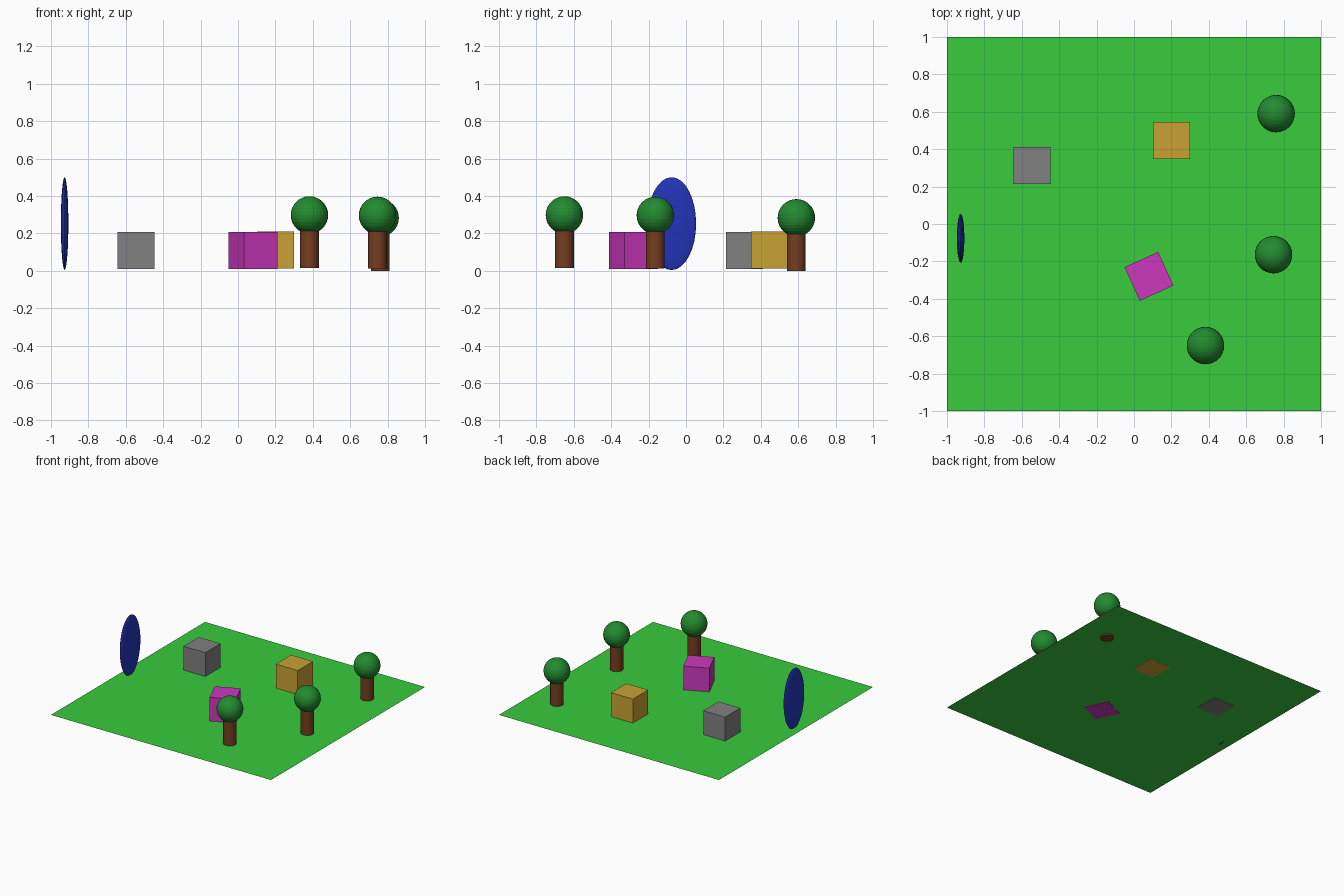
import bpy, math

if "Cube" in bpy.data.objects:
    bpy.data.objects.remove(bpy.data.objects["Cube"])


def material(name, srgb):
    # convert 0-255 display colour to linear
    lin = [((c / 255 + 0.055) / 1.055) ** 2.4 if c > 10 else c / 255 / 12.92 for c in srgb]
    m = bpy.data.materials.new(name)
    m.diffuse_color = (*lin, 1)
    m.use_nodes = True
    m.node_tree.nodes["Principled BSDF"].inputs["Base Color"].default_value = m.diffuse_color
    return m


GRASS = material("grass green", (56, 204, 60))
LEAF = material("leaf green", (34, 139, 48))
BARK = material("bark brown", (117, 62, 32))
GREY = material("grey", (129, 129, 129))
ORANGE = material("ochre", (201, 162, 53))
MAGENTA = material("magenta", (204, 56, 190))
BLUE = material("blue", (35, 52, 187))


def finish(name, mat):
    ob = bpy.context.object
    ob.name = name
    ob.data.materials.append(mat)
    return ob


def box(name, mat, x, y, bottom, turn=0):
    bpy.ops.mesh.primitive_cube_add(size=0.198, location=(x, y, bottom + 0.099),
                                    rotation=(0, 0, math.radians(turn)))
    finish(name, mat)


def ball(name, mat, loc, radii):
    bpy.ops.mesh.primitive_uv_sphere_add(segments=32, ring_count=16, radius=1, location=loc)
    finish(name, mat).scale = radii


def tree(label, x, y, bottom):
    # round trunk with a ball crown on top
    bpy.ops.mesh.primitive_cylinder_add(vertices=32, radius=0.05, depth=0.2,
                                        location=(x, y, bottom + 0.1))
    finish(label + "_trunk", BARK)
    ball(label + "_crown", LEAF, (x, y, bottom + 0.283), (0.1, 0.1, 0.1))


# thin lawn sheet
bpy.ops.mesh.primitive_plane_add(size=2, location=(0, 0, 0.012))
finish("lawn", GRASS)

# blocks
box("grey_block", GREY, -0.545, 0.312, 0.010)
box("ochre_block", ORANGE, 0.20, 0.447, 0.011)
box("magenta_block", MAGENTA, 0.08, -0.28, 0.009, 24.5)

# upright flattened disc
ball("blue_disc", BLUE, (-0.927, -0.077, 0.252), (0.02, 0.131, 0.248))

# trees
tree("front_tree", 0.382, -0.65, 0.015)
tree("middle_tree", 0.746, -0.164, 0.013)
tree("back_tree", 0.76, 0.59, 0.0)
